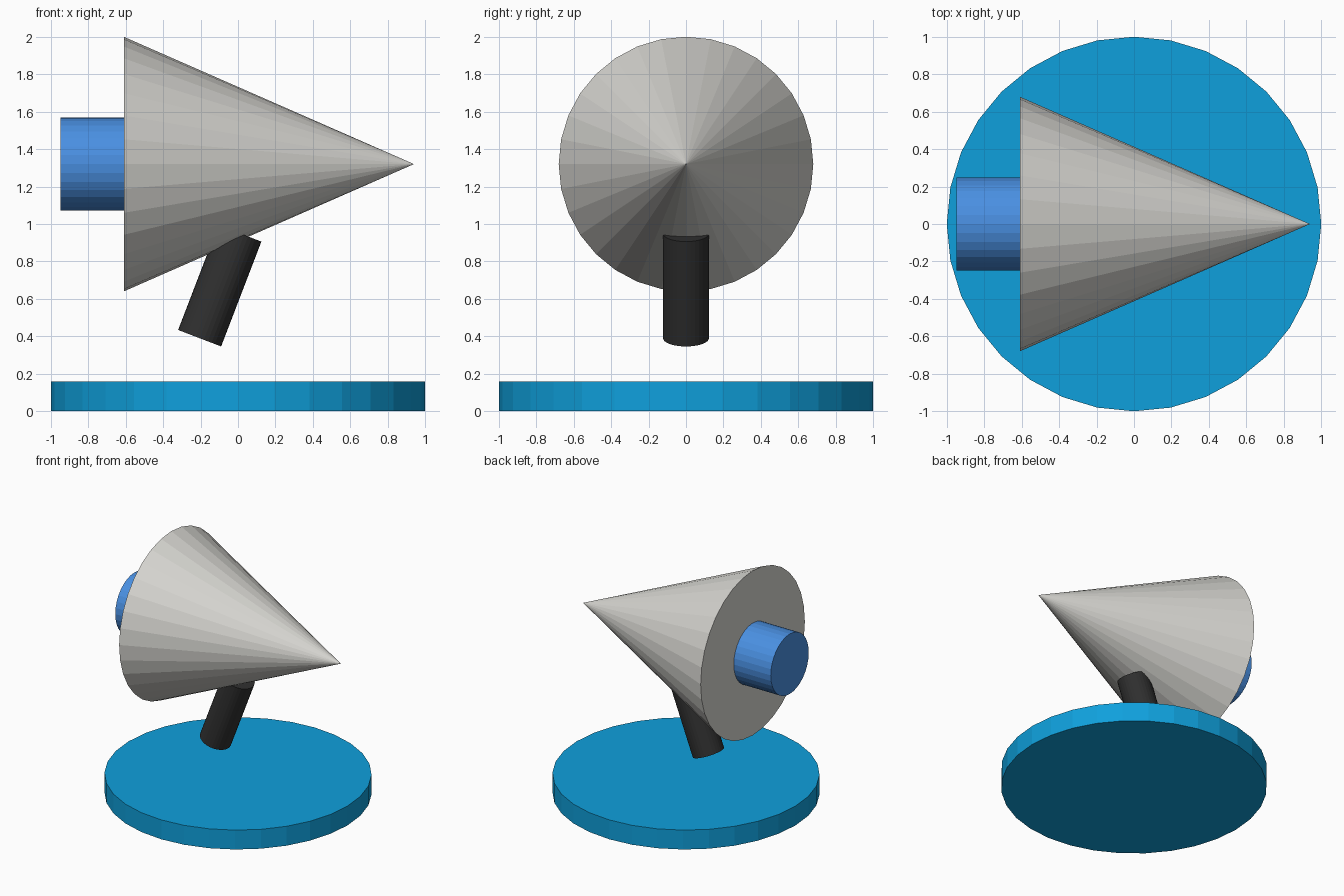
import bpy
import math

if "Cube" in bpy.data.objects:
    bpy.data.objects.remove(bpy.data.objects["Cube"])

SIDES = 32


def linear(c):
    c /= 255
    return c / 12.92 if c <= 0.04045 else ((c + 0.055) / 1.055) ** 2.4


def material(name, rgb):
    mat = bpy.data.materials.new(name)
    mat.diffuse_color = (*[linear(c) for c in rgb], 1.0)
    mat.use_nodes = True
    mat.node_tree.nodes["Principled BSDF"].inputs["Base Color"].default_value = mat.diffuse_color
    return mat


def tapered(name, r_start, r_end, start, end, mat):
    """Round part running from start to end, both (x, z) points in the y = 0 plane."""
    dx, dz = end[0] - start[0], end[1] - start[1]
    bpy.ops.mesh.primitive_cone_add(
        vertices=SIDES, radius1=r_start, radius2=r_end, depth=math.hypot(dx, dz),
        location=((start[0] + end[0]) / 2, 0, (start[1] + end[1]) / 2),
        rotation=(0, math.atan2(dx, dz), 0))
    obj = bpy.context.object
    obj.name = name
    obj.data.materials.append(mat)
    return obj


cyan = material("cyan_blue", (15, 160, 220))
grey = material("warm_light_grey", (215, 214, 209))
blue = material("soft_blue", (74, 144, 226))
black = material("charcoal", (48, 48, 48))

# Round base disc
tapered("base", 1.0, 1.0, (0, 0), (0, 0.16), cyan)

# Slanted support post, its top buried in the cone
tapered("post", 0.123, 0.123, (-0.205, 0.39), (0.01, 0.95), black)

# Horizontal cone pointing along +x
tapered("cone", 0.68, 0.0, (-0.61, 1.32), (0.94, 1.32), grey)

# Short knob behind the cone
tapered("knob", 0.248, 0.248, (-0.948, 1.32), (-0.60, 1.32), blue)
